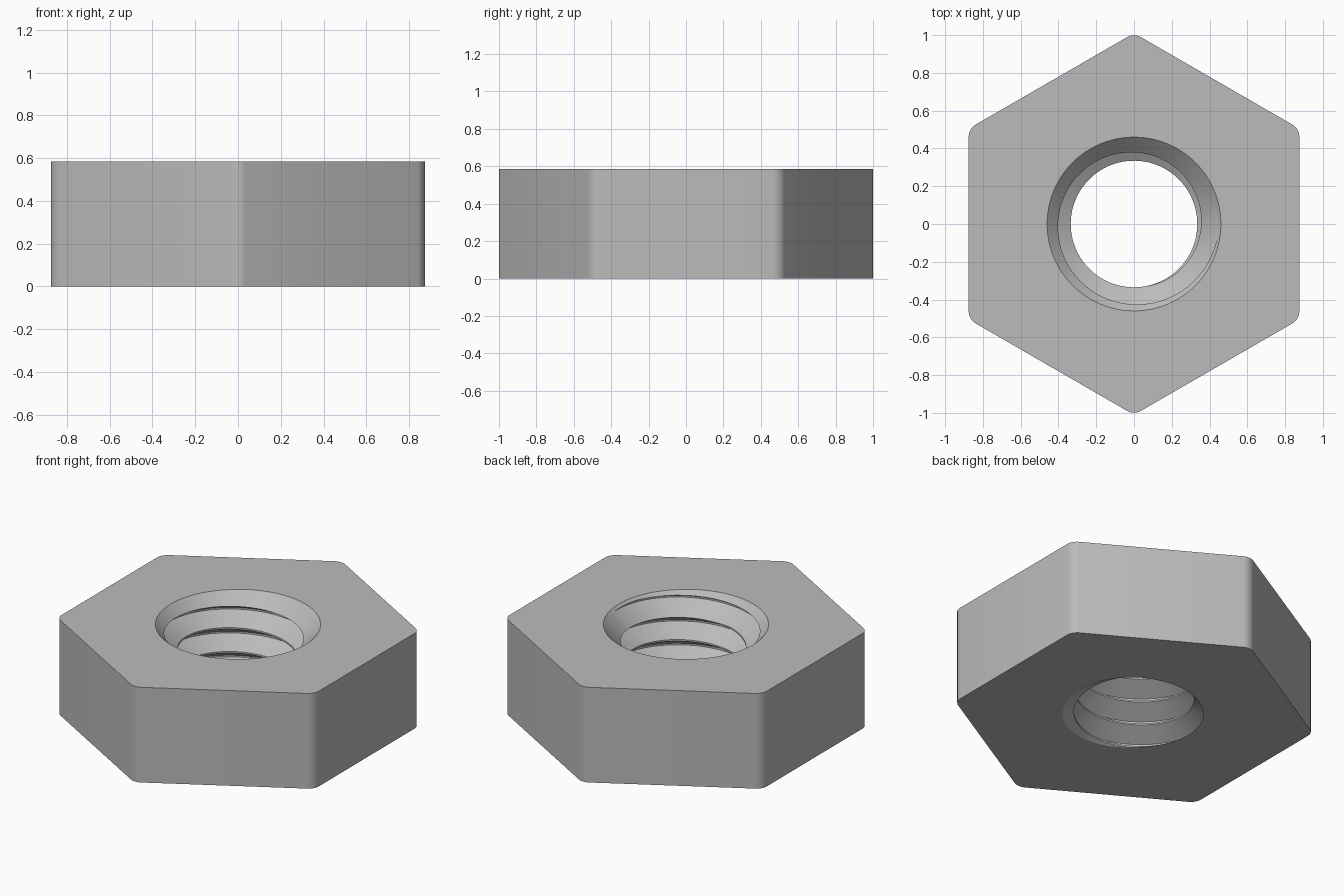
import bpy, bmesh, math

if "Cube" in bpy.data.objects:
    bpy.data.objects.remove(bpy.data.objects["Cube"], do_unlink=True)

HEIGHT = 0.585
APOTHEM = 0.875
CREST, ROOT, RIM = 0.335, 0.445, 0.46
PITCH = 0.147
SEGMENTS = 96
FLANK = (ROOT - CREST) * math.tan(math.radians(30))
FLAT = (PITCH - 2 * FLANK) / 2

steel = bpy.data.materials.new("grey steel")
steel.use_nodes = True
steel.diffuse_color = (0.5, 0.5, 0.5, 1)
steel.node_tree.nodes["Principled BSDF"].inputs["Base Color"].default_value = (0.5, 0.5, 0.5, 1)


def make_object(name, bm):
    bmesh.ops.recalc_face_normals(bm, faces=bm.faces)
    mesh = bpy.data.meshes.new(name)
    bm.to_mesh(mesh)
    bm.free()
    mesh.materials.append(steel)
    obj = bpy.data.objects.new(name, mesh)
    bpy.context.collection.objects.link(obj)
    return obj


def hex_body():
    """Hexagonal prism with rounded upright edges."""
    bm = bmesh.new()
    radius = APOTHEM / math.cos(math.pi / 6)
    ring = [math.pi / 2 + k * math.pi / 3 for k in range(6)]
    base = bm.faces.new([bm.verts.new((radius * math.cos(a), radius * math.sin(a), 0)) for a in ring])
    top = bmesh.ops.extrude_face_region(bm, geom=[base])["geom"]
    for v in top:
        if isinstance(v, bmesh.types.BMVert):
            v.co.z = HEIGHT
    upright = [e for e in bm.edges if abs(e.verts[0].co.z - e.verts[1].co.z) > 0.1]
    bmesh.ops.bevel(bm, geom=upright, offset=0.039, segments=5, profile=0.5, affect='EDGES')
    return make_object("hex_nut", bm)


def thread_rod():
    """Right-handed threaded rod, longer than the nut, closed at both ends."""
    bm = bmesh.new()
    # one pitch upwards from the lower edge of a crest
    profile = [(CREST, 0), (CREST, FLAT), (ROOT, FLAT + FLANK), (ROOT, 2 * FLAT + FLANK)]
    turns = 8
    rows = 4 * turns
    start = math.radians(-80)
    z0 = HEIGHT - 0.125 - 5 * PITCH
    grid = []
    for i in range(SEGMENTS):
        a = start + 2 * math.pi * i / SEGMENTS
        column = []
        for j in range(rows + (5 if i == 0 else 1)):
            r, dz = profile[j % 4]
            z = z0 + (j // 4 + i / SEGMENTS) * PITCH + dz
            column.append(bm.verts.new((r * math.cos(a), r * math.sin(a), z)))
        grid.append(column)
    # the last column joins the first one a pitch higher
    grid.append(grid[0][4:])
    for a, b in zip(grid, grid[1:]):
        for j in range(rows):
            bm.faces.new((a[j], b[j], b[j + 1], a[j + 1]))
    low = [c[0] for c in grid[:-1]] + grid[0][4:0:-1]
    high = [c[rows] for c in grid[1:-1]] + grid[0][rows + 4:rows - 1:-1]
    for loop, z in ((low, z0 - 0.5), (high, z0 + (turns + 1) * PITCH + 0.5)):
        tip = bm.verts.new((0, 0, z))
        for p, q in zip(loop, loop[1:] + loop[:1]):
            bm.faces.new((p, q, tip))
    return make_object("thread_cutter", bm)


def countersink(name, z, up):
    """45 degree cone opening outwards at the given height."""
    bm = bmesh.new()
    over = 0.05
    bmesh.ops.create_cone(bm, cap_ends=True, segments=SEGMENTS, radius1=0.2, radius2=RIM + over,
                          depth=RIM + over - 0.2)
    for v in bm.verts:
        v.co.z = z + up * (math.hypot(v.co.x, v.co.y) - RIM)
    return make_object(name, bm)


nut = hex_body()
cutters = [thread_rod(),
           countersink("top_countersink", HEIGHT, 1),
           countersink("bottom_countersink", 0, -1)]

# cut the threaded hole and its two chamfers
bpy.ops.object.select_all(action='DESELECT')
nut.select_set(True)
bpy.context.view_layer.objects.active = nut
for cutter in cutters:
    cutter.hide_render = True
    mod = nut.modifiers.new(cutter.name, 'BOOLEAN')
    mod.operation = 'DIFFERENCE'
    mod.solver = 'EXACT'
    mod.object = cutter
    bpy.ops.object.modifier_apply(modifier=mod.name)
for cutter in cutters:
    bpy.data.objects.remove(cutter, do_unlink=True)

bpy.ops.object.shade_smooth_by_angle(angle=math.radians(25))
